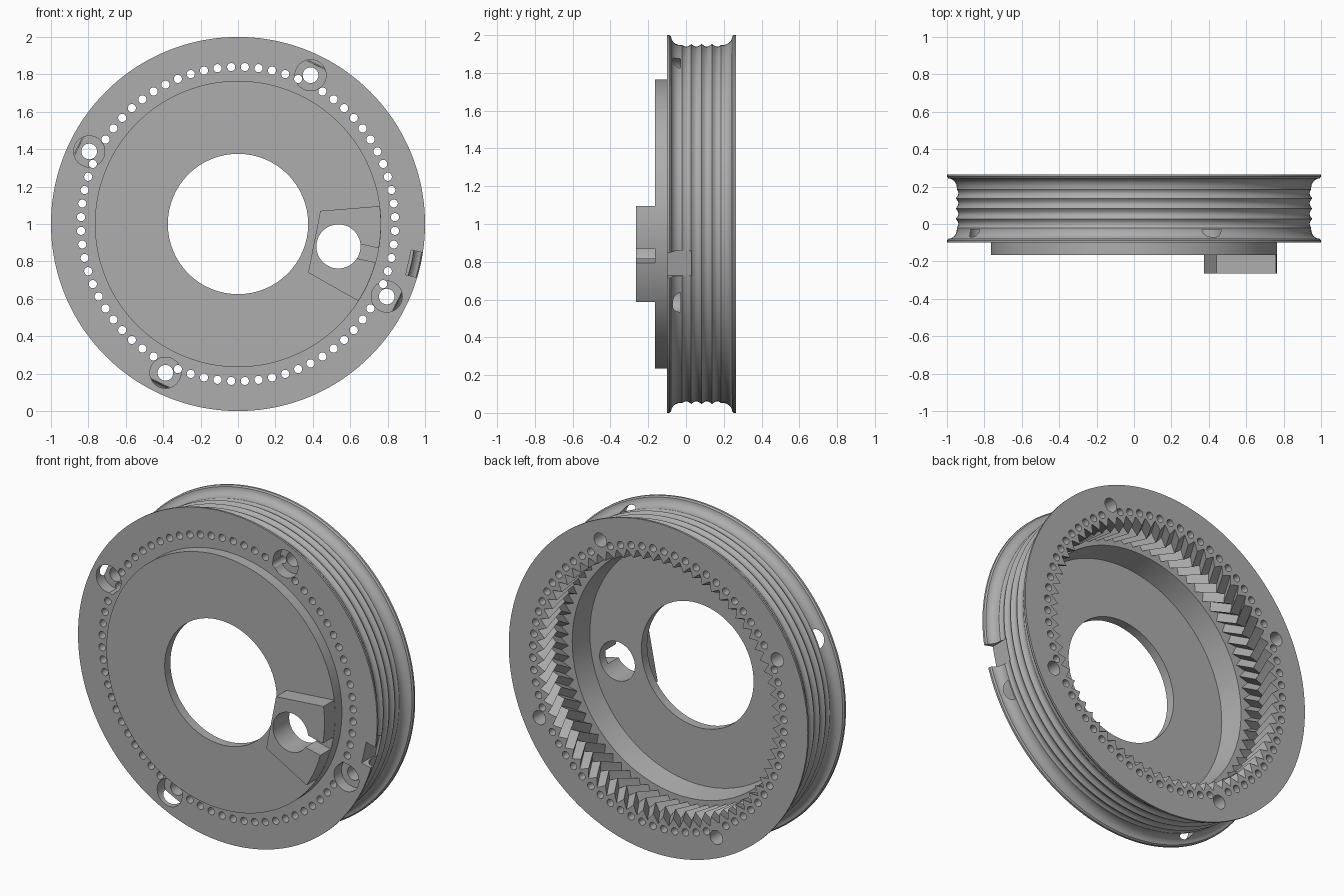
import bpy, bmesh
from math import sin, cos, pi, radians, hypot

old = bpy.data.objects.get("Cube")
if old:
    bpy.data.objects.remove(old, do_unlink=True)

grey = bpy.data.materials.new("plain grey")
grey.use_nodes = True
colour = (0.42, 0.42, 0.42, 1)
grey.diffuse_color = colour
grey.node_tree.nodes["Principled BSDF"].inputs["Base Color"].default_value = colour

TEETH = 72
STEPS = TEETH * 4
PITCH = 2 * pi / TEETH
FRONT, BACK, BOSS_FRONT, BLOCK_FRONT = -0.10, 0.265, -0.165, -0.265
TIP, ROOT = 0.765, 0.815
SLOT_ANGLE = radians(-12.7)


def polar(r, a):
    return r * cos(a), 1 + r * sin(a)


def make_object(name, bm):
    bmesh.ops.recalc_face_normals(bm, faces=bm.faces)
    mesh = bpy.data.meshes.new(name)
    bm.to_mesh(mesh)
    bm.free()
    mesh.materials.append(grey)
    ob = bpy.data.objects.new(name, mesh)
    bpy.context.collection.objects.link(ob)
    return ob


def prisms(name, shapes):
    """Extrude each (outline in x-z, y start, y end) along y."""
    bm = bmesh.new()
    for outline, y0, y1 in shapes:
        a = [bm.verts.new((x, y0, z)) for x, z in outline]
        b = [bm.verts.new((x, y1, z)) for x, z in outline]
        bm.faces.new(a)
        bm.faces.new(b[::-1])
        for i in range(len(a)):
            j = (i + 1) % len(a)
            bm.faces.new((a[i], b[i], b[j], a[j]))
    return make_object(name, bm)


def circle(centre, r, n=32):
    return [(centre[0] + r * cos(2 * pi * i / n), centre[1] + r * sin(2 * pi * i / n))
            for i in range(n)]


def radial_box(r0, r1, half_width):
    """Rectangle lying along the slot direction."""
    c, s = cos(SLOT_ANGLE), sin(SLOT_ANGLE)
    return [(r * c - t * s, 1 + r * s + t * c) for r, t in
            ((r0, -half_width), (r1, -half_width), (r1, half_width), (r0, half_width))]


def cut(ob, cutter):
    mod = ob.modifiers.new("cut", 'BOOLEAN')
    mod.operation = 'DIFFERENCE'
    mod.solver = 'EXACT'
    mod.object = cutter
    bpy.context.view_layer.objects.active = ob
    bpy.ops.object.modifier_apply(modifier=mod.name)


# Drum section: (radius, y, toothed, twist)
section = [(r, y, False, 0) for r, y in
           ((0.375, -0.11), (0.375, BOSS_FRONT), (0.765, BOSS_FRONT), (0.765, FRONT),
            (1.0, FRONT), (1.0, -0.088))]
middle = (FRONT + BACK) / 2
fillet = [(0.993 - 0.046 * sin(t), -0.027 - 0.052 * cos(t))
          for t in (i * pi / 12 for i in range(7))]
section += [(r, y, False, 0) for r, y in fillet]
# Four scalloped cable grooves between the flanges
for i in range(1, 32):
    wave = abs(sin(pi * i / 8))
    section.append((0.953 - 0.014 * wave, -0.027 + 0.219 * i / 32, False, 0))
section += [(r, 2 * middle - y, False, 0) for r, y in reversed(fillet)]
section += [(1.0, BACK - 0.012, False, 0), (1.0, BACK, False, 0)]
# Herringbone ring gear, then the smooth cup
section += [(0, BACK, True, 0), (0, 0.148, True, PITCH), (0, 0.03, True, 0),
            (0.74, 0.03, False, 0), (0.72, -0.11, False, 0)]

bm = bmesh.new()
rings = []
for r, y, toothed, twist in section:
    ring = []
    for k in range(STEPS):
        a = 2 * pi * k / STEPS
        radius = r
        if toothed:
            radius = ROOT - (ROOT - TIP) * (0, 0.5, 1, 0.5)[k % 4]
        x, z = polar(radius, a + twist)
        ring.append(bm.verts.new((x, y, z)))
    rings.append(ring)
for i, ring in enumerate(rings):
    following = rings[(i + 1) % len(rings)]
    for k in range(STEPS):
        j = (k + 1) % STEPS
        bm.faces.new((ring[k], ring[j], following[j], following[k]))
drum = make_object("grooved_drum", bm)

# Ring of pin holes, one behind each tooth, skipped at the bolts
bolts = [radians(64 + 90 * i) for i in range(4)]
pins = []
for i in range(TEETH):
    a = (i + 0.5) * PITCH
    if all(cos(a - b) < cos(radians(2)) for b in bolts):
        pins.append((circle(polar(0.84, a), 0.022, 14), -0.4, 0.4))
pin_cutter = prisms("pin_cutter", pins)

# Counterbores, bolt holes and the cable slot in the front flange
bore_cutter = prisms("bore_cutter",
                     [(circle(polar(0.885, b), 0.083, 40), -0.4, -0.03) for b in bolts]
                     + [(radial_box(0.935, 1.1, 0.068), -0.4, 0.03)])
anchor_hole = (circle((0.537, 0.88), 0.118, 48), -0.4, 0.0)
through_cutter = prisms("through_cutter",
                        [(circle(polar(0.885, b), 0.042, 24), -0.4, 0.4) for b in bolts]
                        + [anchor_hole])
for cutter in (pin_cutter, bore_cutter, through_cutter):
    cut(drum, cutter)

# Cable anchor block on the boss, with its outer face on the boss rim
start, end = radians(-32.6), radians(7.2)
outline = [(0.44, 1.07), (0.375, 0.74)]
outline += [polar(0.764, start + (end - start) * i / 20) for i in range(21)]
block = prisms("anchor_block", [(outline, BLOCK_FRONT, BOSS_FRONT + 0.004)])
slit_cutter = prisms("slit_cutter", [(radial_box(0.58, 0.9, 0.039), -0.4, 0.0)])
cut(block, through_cutter)
cut(block, slit_cutter)

for cutter in (pin_cutter, bore_cutter, through_cutter, slit_cutter):
    bpy.data.objects.remove(cutter, do_unlink=True)

for ob in (drum, block):
    bpy.ops.object.select_all(action='DESELECT')
    ob.select_set(True)
    bpy.context.view_layer.objects.active = ob
    bpy.ops.object.shade_smooth_by_angle(angle=radians(30))
